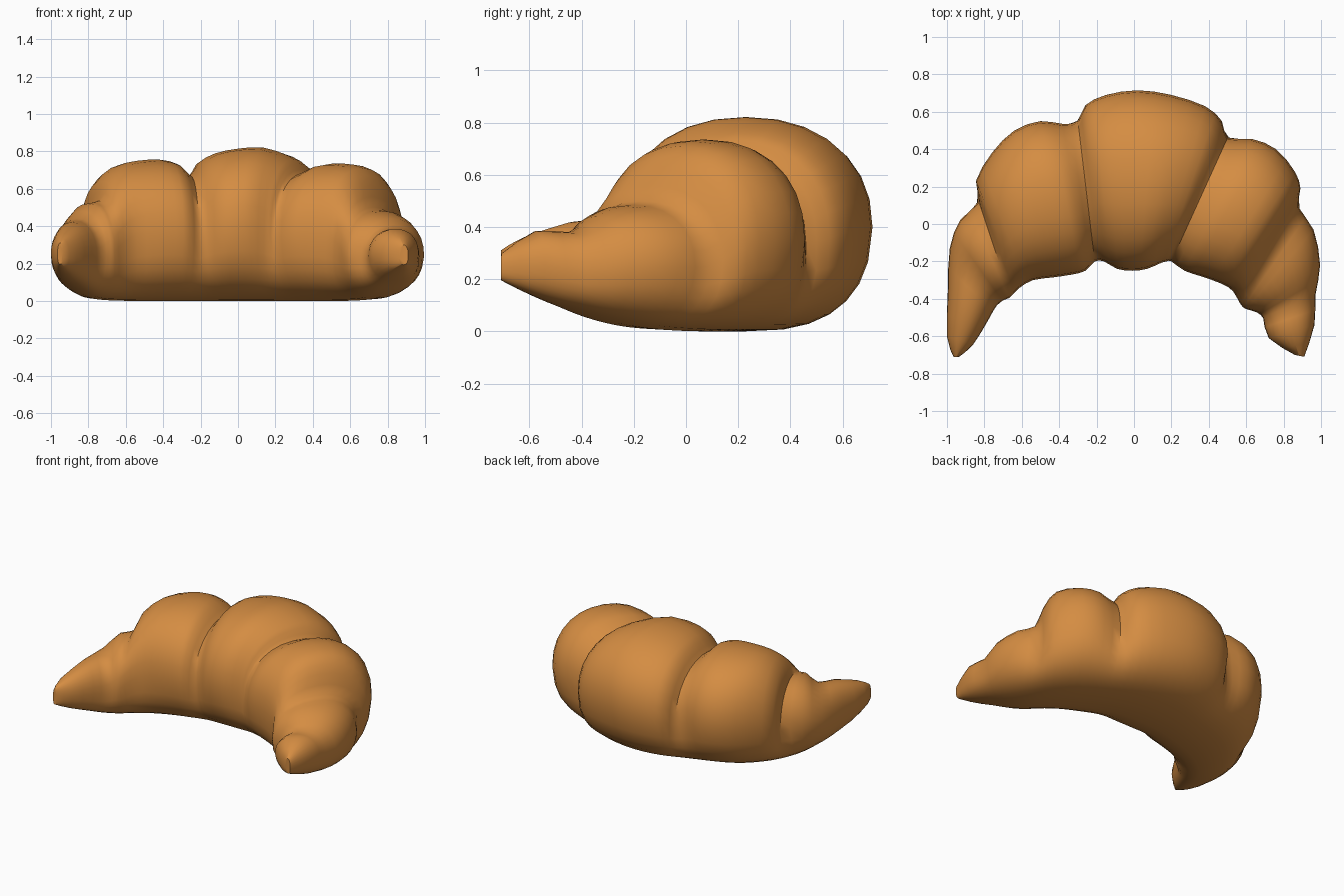
import bpy, bmesh, math
from mathutils import Vector

if "Cube" in bpy.data.objects:
    bpy.data.objects.remove(bpy.data.objects["Cube"])

SIDES = 28   # points around each cross-section
STEPS = 2    # interpolated rings per station

# Stations from left tip to right tip: outer x, y, inner x, y, top height
STATIONS = [
    (-.965, -.71, -.935, -.71, .31),
    (-1.0, -.60, -.86, -.645, .36),
    (-.995, -.35, -.78, -.515, .42),
    (-.985, -.13, -.73, -.43, .44),   # tip seam
    (-.93, .02, -.68, -.40, .52),
    (-.83, .12, -.66, -.39, .535),    # seam
    (-.845, .23, -.61, -.34, .64),
    (-.76, .38, -.54, -.30, .72),
    (-.64, .50, -.43, -.285, .75),
    (-.50, .55, -.33, -.27, .755),
    (-.38, .535, -.26, -.25, .73),
    (-.30, .55, -.21, -.20, .67),     # seam
    (-.26, .635, -.16, -.20, .74),
    (-.15, .69, -.09, -.24, .79),
    (.02, .715, -.01, -.25, .815),
    (.20, .69, .07, -.24, .82),
    (.38, .63, .14, -.21, .78),
    (.47, .55, .175, -.20, .735),
    (.50, .46, .20, -.20, .68),       # seam
    (.63, .455, .27, -.25, .725),
    (.76, .40, .36, -.28, .735),
    (.86, .28, .47, -.32, .71),
    (.89, .19, .53, -.36, .62),
    (.88, .09, .57, -.43, .50),       # seam
    (.96, -.03, .60, -.455, .48),
    (.995, -.22, .655, -.47, .44),
    (.97, -.38, .69, -.50, .38),      # tip seam
    (.965, -.54, .72, -.61, .385),
    (.91, -.71, .86, -.70, .30),
]


def catmull(a, b, c, d, t):
    return 0.5 * (2 * b + (c - a) * t + (2 * a - 5 * b + 4 * c - d) * t * t
                  + (3 * b - a - 3 * c + d) * t ** 3)


def spow(v, e):
    return math.copysign(abs(v) ** e, v)


def cross_section(ox, oy, ix, iy, top):
    """Rounded crown over a flatter base, standing on the inner-outer line."""
    outer, inner = Vector((ox, oy, 0)), Vector((ix, iy, 0))
    mid, half = (outer + inner) / 2, (outer - inner) / 2
    base = .18 * (max(0, -mid.y) / .68) ** 2
    waist = base + .49 * (top - base)
    pts = []
    for i in range(SIDES):
        a = 2 * math.pi * i / SIDES
        s, c = math.sin(a), math.cos(a)
        e = 2 / 2.2 if s >= 0 else 2 / 2.7
        h = top - waist if s >= 0 else waist - base
        p = mid + half * spow(c, e)
        p.z = waist + h * spow(s, e)
        pts.append(p)
    return pts


# Rings along the crescent
rings = []
n = len(STATIONS)
for k in range(n - 1):
    quad = [STATIONS[min(max(k + j, 0), n - 1)] for j in (-1, 0, 1, 2)]
    for s in range(STEPS):
        rings.append([catmull(*v, s / STEPS) for v in zip(*quad)])
rings.append(STATIONS[-1])
sections = [cross_section(*r) for r in rings]


def smooth_base(k, i):
    """Even out the seams towards the underside."""
    w = min(4, k, len(sections) - 1 - k)
    near = [sections[j][i] for j in range(k - w, k + w + 1)]
    average = sum(near, Vector()) / len(near)
    depth = max(0, -math.sin(2 * math.pi * i / SIDES))
    return sections[k][i].lerp(average, depth)


# Croissant body: loft the rings and close the tips
bm = bmesh.new()
loops = [[bm.verts.new(smooth_base(k, i)) for i in range(SIDES)]
         for k in range(len(sections))]
for a, b in zip(loops, loops[1:]):
    for i in range(SIDES):
        j = (i + 1) % SIDES
        bm.faces.new((a[i], a[j], b[j], b[i]))
bm.faces.new(loops[0])
bm.faces.new(loops[-1])
bmesh.ops.recalc_face_normals(bm, faces=bm.faces)
mesh = bpy.data.meshes.new("croissant_body")
bm.to_mesh(mesh)
bm.free()
body = bpy.data.objects.new("croissant_body", mesh)
bpy.context.collection.objects.link(body)

# Baked crust colour
crust = bpy.data.materials.new("golden_crust")
crust.diffuse_color = (.66, .265, .055, 1)
crust.use_nodes = True
crust.node_tree.nodes["Principled BSDF"].inputs["Base Color"].default_value = crust.diffuse_color
mesh.materials.append(crust)

bpy.context.view_layer.objects.active = body
body.select_set(True)
bpy.ops.object.shade_smooth_by_angle(angle=math.radians(50))
